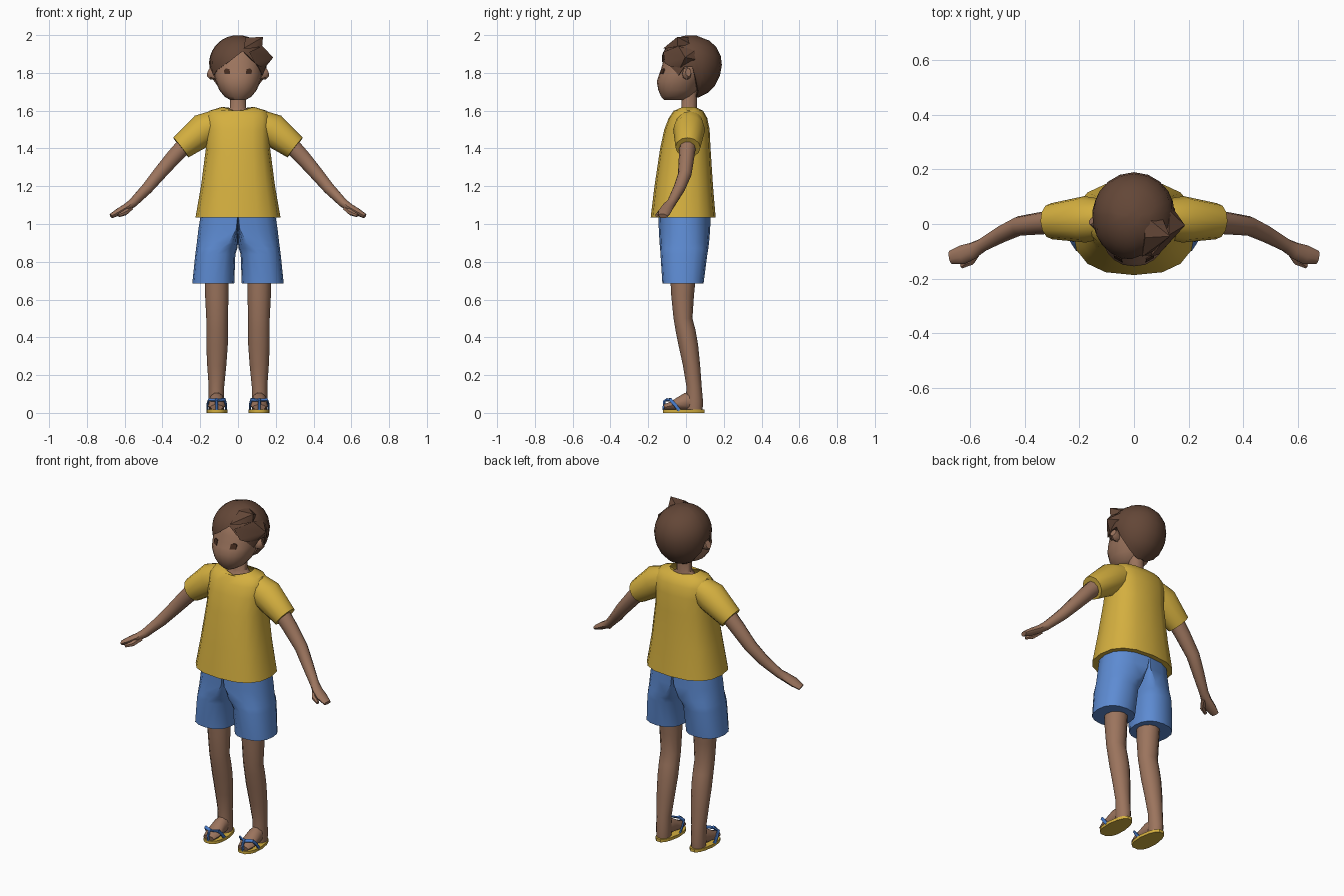
import bpy, bmesh, math
from mathutils import Vector
from mathutils.bvhtree import BVHTree

if "Cube" in bpy.data.objects:
    bpy.data.objects.remove(bpy.data.objects["Cube"])


def material(name, rgb):
    m = bpy.data.materials.new(name)
    m.diffuse_color = (*rgb, 1)
    m.use_nodes = True
    m.node_tree.nodes["Principled BSDF"].inputs["Base Color"].default_value = m.diffuse_color
    return m


YELLOW = material("yellow", (0.66, 0.43, 0.05))
BLUE = material("blue", (0.11, 0.26, 0.65))
STRAP = material("strap_blue", (0.06, 0.19, 0.57))
SKIN = material("skin", (0.33, 0.175, 0.11))
HAIR = material("hair_brown", (0.125, 0.062, 0.038))
EYE = material("eye_brown", (0.06, 0.025, 0.014))


def finish(name, bm, mat, mirror=False, angle=40, trim_middle=False):
    bmesh.ops.recalc_face_normals(bm, faces=bm.faces[:])
    if trim_middle:  # drop faces lying on the centre plane
        mid = [f for f in bm.faces if all(abs(v.co.x) < 1e-5 for v in f.verts)]
        bmesh.ops.delete(bm, geom=mid, context='FACES')
    me = bpy.data.meshes.new(name)
    bm.to_mesh(me)
    bm.free()
    me.materials.append(mat)
    me.shade_smooth()
    me.set_sharp_from_angle(angle=math.radians(angle))
    ob = bpy.data.objects.new(name, me)
    bpy.context.collection.objects.link(ob)
    if mirror:
        ob.modifiers.new("mirror", 'MIRROR')
    return ob


def loft(name, rings, mat, cap_start=True, cap_end=True, **kw):
    bm = bmesh.new()
    vs = [[bm.verts.new(p) for p in r] for r in rings]
    n = len(vs[0])
    for a, b in zip(vs, vs[1:]):
        for i in range(n):
            bm.faces.new((a[i], a[(i + 1) % n], b[(i + 1) % n], b[i]))
    if cap_start:
        bm.faces.new(vs[0])
    if cap_end:
        bm.faces.new(vs[-1])
    return finish(name, bm, mat, **kw)


def spow(v, p):
    return math.copysign(abs(v) ** p, v)


def level(z, x0, x1, y0, y1, cx=None, n=16, p=1.0):
    """Horizontal ring inside the given bounds; cx is where it is deepest."""
    cx = (x0 + x1) / 2 if cx is None else cx
    cy, ry = (y0 + y1) / 2, (y1 - y0) / 2
    pts = []
    for i in range(n):
        a = 2 * math.pi * i / n
        c, s = spow(math.cos(a), p), spow(math.sin(a), p)
        pts.append(Vector((cx + c * ((x1 - cx) if c > 0 else (cx - x0)), cy + s * ry, z)))
    return pts


def tube(path, side, n=10):
    """Rings square to a path of (point, radius along side, other radius)."""
    ps = [Vector(p[0]) for p in path]
    rings = []
    for i, (_, ra, rb) in enumerate(path):
        t = (ps[min(i + 1, len(ps) - 1)] - ps[max(i - 1, 0)]).normalized()
        s = Vector(side)
        s = (s - t * s.dot(t)).normalized()
        u = t.cross(s)
        rings.append([ps[i] + s * ra * math.cos(2 * math.pi * k / n)
                      + u * rb * math.sin(2 * math.pi * k / n) for k in range(n)])
    return rings


# Shirt body, with the neckline dipping at front and back
body = [(1.035, .225, -.187, .157), (1.2, .196, -.167, .143), (1.4, .17, -.137, .13),
        (1.5, .17, -.115, .125), (1.56, .172, -.092, .113), (1.6, .15, -.065, .09),
        (1.62, .085, -.045, .065)]
rings = [level(z, -r, r, y0, y1, p=.8) for z, r, y0, y1 in body]
for v in rings[-1]:
    v.z -= .026 * (1 - min(1, abs(v.x) / .085)) * (1 if v.y < 0 else .4)
loft("shirt", rings, YELLOW, cap_end=False)

# Sleeves
loft("sleeves", tube([((.1, .02, 1.54), .07, .07), ((.18, .017, 1.5), .085, .088),
                      ((.302, .01, 1.405), .066, .066)], (0, 1, 0), 12), YELLOW, mirror=True)

# Arms with hands, and thumbs
loft("arms", tube([((.27, .01, 1.43), .045, .046), ((.34, .003, 1.355), .041, .043),
                   ((.42, -.007, 1.262), .036, .037), ((.48, -.035, 1.19), .032, .032),
                   ((.555, -.077, 1.113), .025, .025), ((.59, -.098, 1.088), .031, .022),
                   ((.63, -.113, 1.065), .035, .02), ((.672, -.122, 1.042), .024, .013)],
                  (0, 1, 0)), SKIN, mirror=True)
loft("thumbs", tube([((.57, -.095, 1.085), .016, .016), ((.597, -.137, 1.06), .015, .015),
                     ((.632, -.155, 1.045), .009, .009)], (0, 0, 1), 6), SKIN, mirror=True)

# Shorts: a half waist that splits into a leg, mirrored
shorts = [(1.06, 0, .195, -.147, .13, 0), (.97, 0, .21, -.144, .128, .01),
          (.9, 0, .218, -.14, .122, .05), (.87, .004, .222, -.137, .118, .09),
          (.84, .014, .226, -.135, .113, .11), (.685, .02, .242, -.125, .093, .128)]
loft("shorts", [level(z, a, b, c, d, cx, p=.85) for z, a, b, c, d, cx in shorts],
     BLUE, mirror=True, trim_middle=True, cap_start=False)

# Legs
legs = [(.75, .048, .178, -.085, .055), (.62, .05, .174, -.078, .042), (.5, .054, .168, -.066, .034),
        (.44, .054, .168, -.056, .05), (.36, .054, .168, -.04, .064), (.25, .062, .163, -.016, .075),
        (.14, .073, .155, .002, .083), (.06, .073, .155, .0, .09), (.016, .075, .153, .0, .088)]
loft("legs", [level(z, a, b, c, d, n=12) for z, a, b, c, d in legs], SKIN, mirror=True)

# Feet, soles and straps of the sandals
foot = [(.05, .034, .115), (0, .04, .108), (-.04, .043, .083), (-.08, .046, .06), (-.116, .034, .045)]
loft("feet", tube([((.113, y, (.014 + t) / 2), r, (t - .014) / 2) for y, r, t in foot],
                  (1, 0, 0), 10), SKIN, mirror=True)
sole = [level(z, .056, .168, -.125, .1, n=14, p=.75) for z in (0, .017)]
for v in sole[0] + sole[1]:
    if v.y > 0:
        v.x += (.112 - v.x) * v.y * 2.5
loft("sandal_soles", sole, YELLOW, mirror=True)
for name, x in (("inner_strap", .064), ("outer_strap", .162)):
    mx = .113 + (x - .113) * .85
    loft(name, tube([((x, -.035, .012), .006, .01), ((x, -.06, .045), .006, .01),
                     ((mx, -.083, .07), .006, .01), ((.113, -.1, .068), .007, .01)],
                    (1, 0, .4), 6), STRAP, mirror=True)
loft("toe_post", tube([((.113, -.096, .074), .008, .008), ((.113, -.114, .062), .008, .008),
                       ((.113, -.119, .014), .007, .007)], (1, 0, 0), 6), STRAP, mirror=True)

# Neck, flared under the collar
neck = [(1.555, .1, -.06, .08), (1.592, .07, -.035, .062), (1.615, .043, -.024, .058),
        (1.72, .04, -.025, .06)]
loft("neck", [level(z, -r, r, a, b, n=12) for z, r, a, b in neck], SKIN)

# Head
head = [(1.656, .04, -.115, -.01), (1.675, .072, -.132, .03), (1.71, .1, -.147, .06),
        (1.755, .117, -.155, .09), (1.79, .126, -.143, .12), (1.82, .129, -.132, .14),
        (1.86, .128, -.121, .14), (1.92, .102, -.095, .12), (1.965, .05, -.04, .07)]
ob = loft("head", [level(z, -r, r, a, b, n=20, p=.93) for z, r, a, b in head], SKIN)

# Eyes: thin plates laid on the face
tree = BVHTree.FromPolygons([v.co for v in ob.data.vertices],
                            [list(p.vertices) for p in ob.data.polygons])
outline = [(.043, 1.793), (.072, 1.795), (.074, 1.815), (.064, 1.823), (.044, 1.82)]
rings = []
for lift in (.0, .005):
    rings.append([tree.ray_cast(Vector((x, -1, z)), Vector((0, 1, 0)))[0] - Vector((0, lift, 0))
                  for x, z in outline])
loft("eyes", rings, EYE, mirror=True)

# Ears
loft("ears", tube([((.115, .0, 1.795), .022, .03), ((.14, .005, 1.797), .024, .034),
                   ((.155, .012, 1.803), .016, .024)], (0, 1, 0), 8), SKIN, mirror=True)

# Hair: a dome whose lower edge follows a hairline of (degrees from front, height)
line = [(-180, 1.67), (-160, 1.67), (-142, 1.67), (-125, 1.675), (-112, 1.7), (-99, 1.77),
        (-92, 1.83), (-76, 1.83), (-64, 1.787), (-50, 1.81), (-33, 1.835), (-17, 1.86),
        (-3, 1.89), (11, 1.915), (27, 1.875), (42, 1.845), (64, 1.787), (76, 1.83),
        (92, 1.83), (99, 1.77), (112, 1.7), (125, 1.675), (142, 1.67), (160, 1.67)]
STEPS = 9
rings = [[] for _ in range(STEPS + 1)]
for deg, low in line:
    a = math.radians(deg)
    rz = .15 if low > 1.85 else .185
    end = math.acos((low - 1.85) / rz)
    for k in range(1, STEPS + 1):
        t = end * k / STEPS
        if k == 1:
            t = .16
        r, c = math.sin(t), math.cos(t)
        rings[k - 1].append(Vector((.153 * r * math.sin(a), .028 - .162 * r * math.cos(a),
                                    1.85 + (.15 if c > 0 else .185) * c)))
    rim = rings[STEPS - 1][-1]
    rings[STEPS].append(Vector((rim.x * .83, .028 + (rim.y - .028) * .83, rim.z + .004)))
loft("hair", rings, HAIR, cap_end=False, angle=45)


# Swept tufts on one side of the hair
def hull(name, pts, mat):
    bm = bmesh.new()
    for p in pts:
        bm.verts.new(p)
    res = bmesh.ops.convex_hull(bm, input=bm.verts[:])
    loose = [v for v in bm.verts if not v.link_faces]
    bmesh.ops.delete(bm, geom=loose, context='VERTS')
    finish(name, bm, mat, angle=30)


hull("upper_tuft", [(.132, -.045, 1.99), (.04, -.05, 1.987), (.04, .03, 1.985), (.128, -.045, 1.94),
                    (.1, .03, 1.95), (.07, -.1, 1.93), (.03, -.12, 1.93)], HAIR)
hull("side_tuft", [(.187, -.005, 1.882), (.128, -.04, 1.942), (.13, .05, 1.92), (.145, .055, 1.87),
                   (.143, -.03, 1.828), (.115, -.085, 1.835), (.09, -.112, 1.85),
                   (.06, -.12, 1.91), (.12, .02, 1.84)], HAIR)
